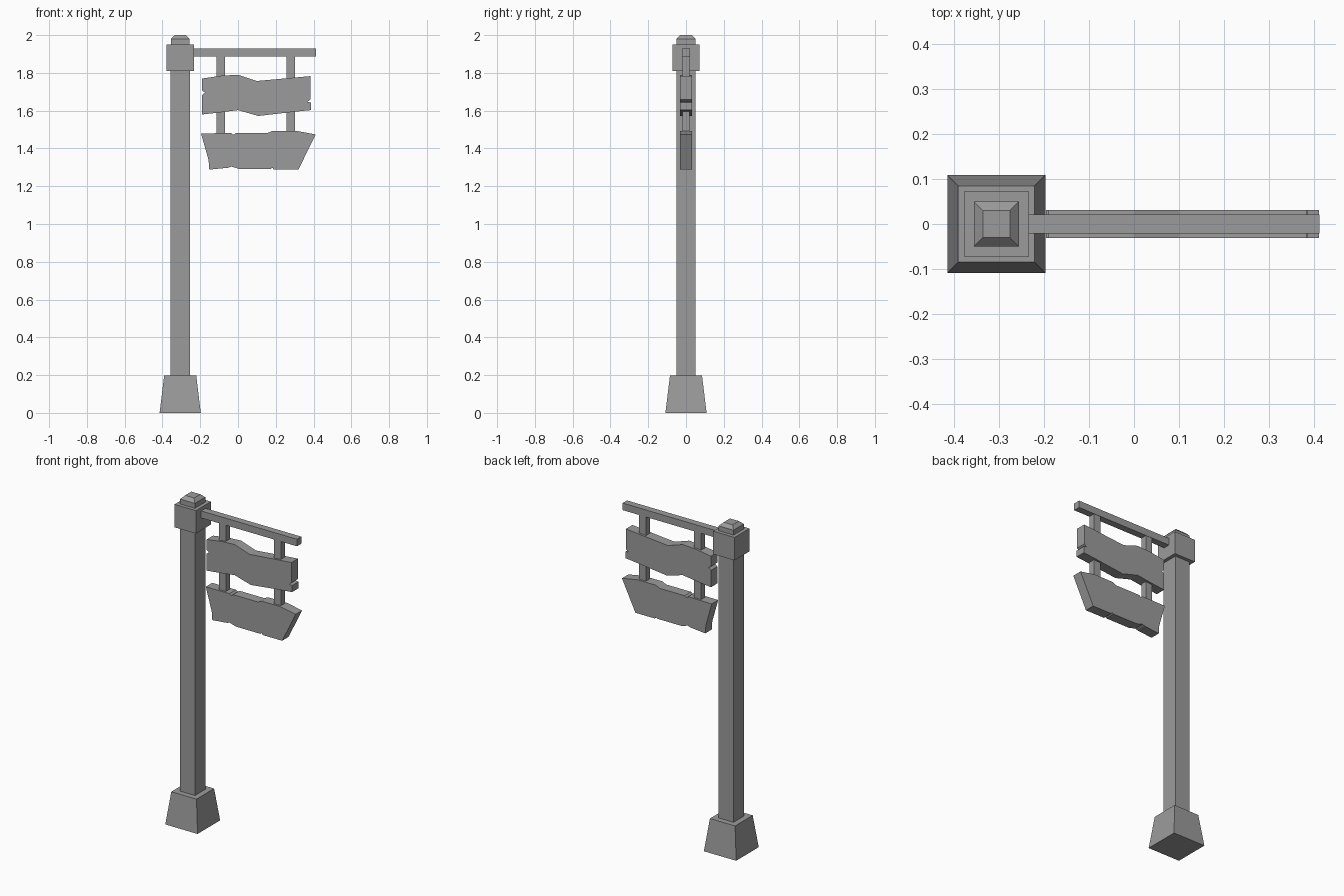
import bpy
import bmesh

default_cube = bpy.data.objects.get("Cube")
if default_cube:
    bpy.data.objects.remove(default_cube, do_unlink=True)

# One plain grey for the whole signpost
grey = bpy.data.materials.new("weathered_grey")
grey.use_nodes = True
colour = (0.33, 0.33, 0.33, 1.0)
grey.diffuse_color = colour
grey.node_tree.nodes["Principled BSDF"].inputs["Base Color"].default_value = colour

POST_X = -0.306


def finish(name, bm):
    """Turn a bmesh into a flat shaded, coloured object."""
    bmesh.ops.recalc_face_normals(bm, faces=bm.faces)
    mesh = bpy.data.meshes.new(name)
    bm.to_mesh(mesh)
    bm.free()
    mesh.materials.append(grey)
    obj = bpy.data.objects.new(name, mesh)
    bpy.context.collection.objects.link(obj)
    return obj


def square_stack(name, levels):
    """Loft square rings, given as (half width, height), around the post axis."""
    bm = bmesh.new()
    rings = []
    for half, z in levels:
        corners = ((-half, -half), (half, -half), (half, half), (-half, half))
        rings.append([bm.verts.new((POST_X + x, y, z)) for x, y in corners])
    for low, high in zip(rings, rings[1:]):
        for i in range(4):
            j = (i + 1) % 4
            bm.faces.new((low[i], low[j], high[j], high[i]))
    bm.faces.new(rings[0][::-1])
    bm.faces.new(rings[-1])
    return finish(name, bm)


def slab(name, outline, half_depth):
    """Extrude an outline in the xz plane evenly to front and back."""
    bm = bmesh.new()
    front = bm.faces.new([bm.verts.new((x, -half_depth, z)) for x, z in outline])
    extruded = bmesh.ops.extrude_face_region(bm, geom=[front])
    back = [v for v in extruded["geom"] if isinstance(v, bmesh.types.BMVert)]
    bmesh.ops.translate(bm, verts=back, vec=(0, 2 * half_depth, 0))
    return finish(name, bm)


def beam(name, left, right, bottom, top, half_depth):
    outline = ((left, bottom), (right, bottom), (right, top), (left, top))
    return slab(name, outline, half_depth)


# Post with tapered foot, collar block and chamfered cap
square_stack("post_foot", [(0.109, 0), (0.085, 0.197)])
square_stack("post_shaft", [(0.051, 0.197), (0.051, 1.81)])
square_stack("post_collar", [(0.072, 1.81), (0.072, 1.95)])
square_stack("post_cap", [(0.05, 1.95), (0.05, 1.98), (0.03, 2.0)])

# Arm reaching out to the left, with two hangers
beam("arm", -0.24, 0.413, 1.886, 1.929, 0.021)
for name, centre in (("inner_hanger", -0.092), ("outer_hanger", 0.28)):
    beam(name, centre - 0.023, centre + 0.023, 1.44, 1.886, 0.019)

# Upper plank: wavy edges and a split at each end
upper_outline = [
    (-0.19, 1.77), (-0.09, 1.785), (0, 1.79), (0.1, 1.757), (0.384, 1.783),
    (0.384, 1.66), (0.368, 1.647), (0.387, 1.643), (0.387, 1.603),
    (0.305, 1.595), (0.108, 1.572), (0, 1.603), (-0.1, 1.59),
    (-0.19, 1.58), (-0.19, 1.683), (-0.175, 1.695), (-0.19, 1.707),
]
slab("upper_plank", upper_outline, 0.031)

# Lower plank: slanted ends and small chips
lower_outline = [
    (-0.196, 1.48), (-0.035, 1.481), (-0.024, 1.472), (-0.012, 1.481),
    (0.155, 1.481), (0.182, 1.493), (0.31, 1.493), (0.411, 1.474),
    (0.32, 1.288), (0.19, 1.288), (0.182, 1.298), (0.172, 1.291),
    (0.008, 1.291), (-0.035, 1.304), (-0.05, 1.298), (-0.152, 1.288),
    (-0.156, 1.34),
]
slab("lower_plank", lower_outline, 0.031)
